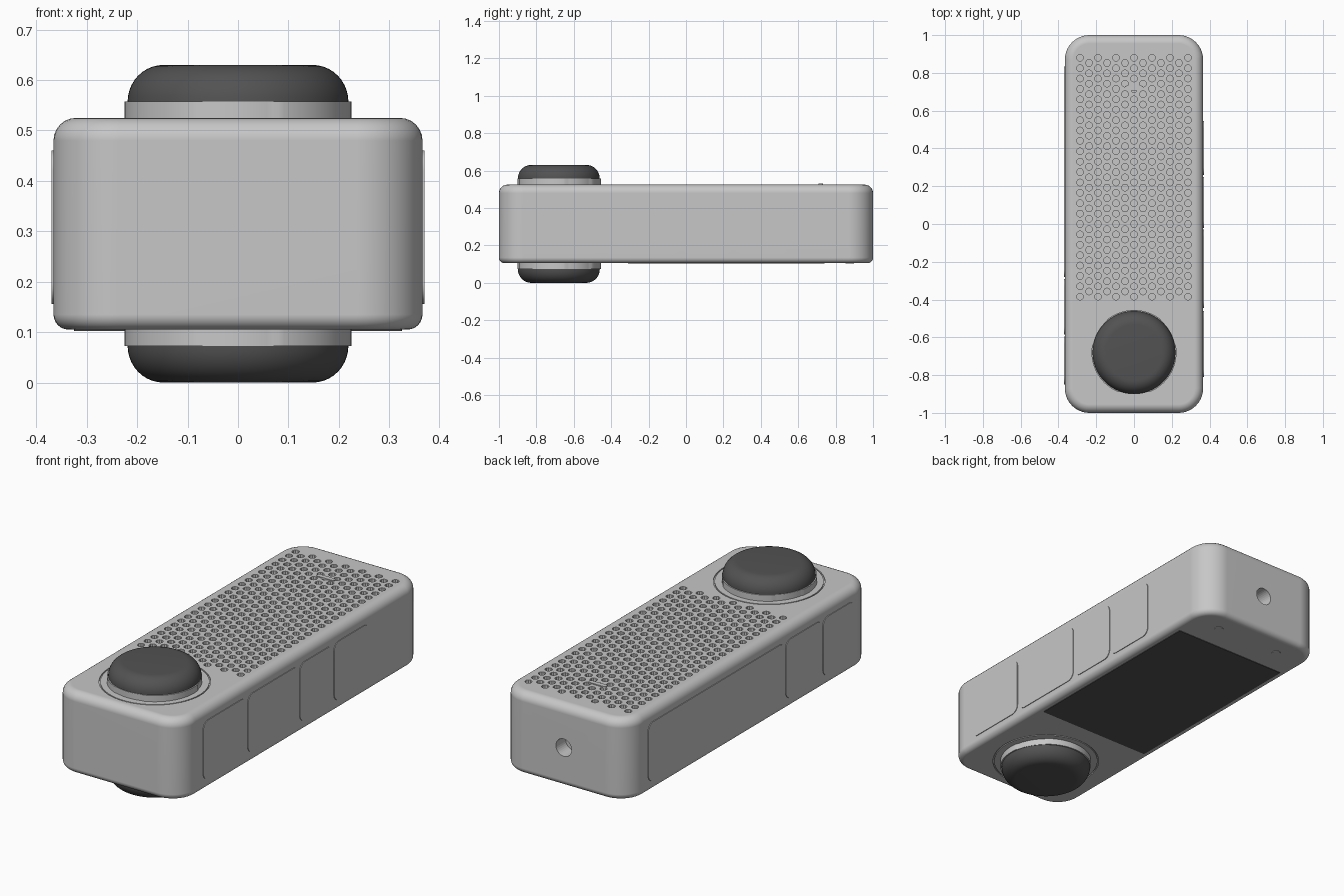
import bpy, bmesh, math
from mathutils import Matrix, Vector

if "Cube" in bpy.data.objects:
    bpy.data.objects.remove(bpy.data.objects["Cube"])


def material(name, v):
    m = bpy.data.materials.new(name)
    m.diffuse_color = (v, v, v, 1)
    m.use_nodes = True
    m.node_tree.nodes["Principled BSDF"].inputs["Base Color"].default_value = m.diffuse_color
    return m


GREY = material("light grey", 0.57)
DARK = material("charcoal", 0.085)


def finish(bm, name, mat, smooth=True):
    bmesh.ops.recalc_face_normals(bm, faces=bm.faces)
    me = bpy.data.meshes.new(name)
    bm.to_mesh(me)
    bm.free()
    ob = bpy.data.objects.new(name, me)
    bpy.context.collection.objects.link(ob)
    me.materials.append(mat)
    if smooth:
        bpy.ops.object.select_all(action='DESELECT')
        ob.select_set(True)
        bpy.context.view_layer.objects.active = ob
        bpy.ops.object.shade_smooth_by_angle(angle=math.radians(35))
    return ob


def skin(bm, rings):
    """Bridge a stack of closed point rings and cap both ends."""
    vs = [[bm.verts.new(p) for p in ring] for ring in rings]
    n = len(vs[0])
    for a, b in zip(vs, vs[1:]):
        for i in range(n):
            j = (i + 1) % n
            bm.faces.new((a[i], a[j], b[j], b[i]))
    bm.faces.new(vs[0][::-1])
    bm.faces.new(vs[-1])


def rounded_prism(name, hx, hy, r, profile, mat, matrix=Matrix(), segs=10):
    """Rounded rectangle swept through (inset, height) steps."""
    rings = []
    for inset, z in profile:
        ring = []
        for k, (sx, sy) in enumerate(((1, 1), (-1, 1), (-1, -1), (1, -1))):
            for i in range(segs + 1):
                a = math.pi / 2 * (k + i / segs)
                ring.append(matrix @ Vector((sx * (hx - r) + (r - inset) * math.cos(a),
                                             sy * (hy - r) + (r - inset) * math.sin(a), z)))
        rings.append(ring)
    bm = bmesh.new()
    skin(bm, rings)
    return finish(bm, name, mat)


def turned(name, profile, mat, centre, flip=False, n=64):
    """Solid of revolution from (radius, z) steps."""
    bm = bmesh.new()
    skin(bm, [[(centre[0] + r * math.cos(2 * math.pi * i / n),
                centre[1] + r * math.sin(2 * math.pi * i / n),
                2 * MID - z if flip else z) for i in range(n)] for r, z in profile])
    return finish(bm, name, mat)


BOTTOM, TOP = 0.105, 0.525
MID = (BOTTOM + TOP) / 2
KNOB = (0, -0.68)


# Housing with softened top and bottom rims
def fillet(r, z, sign, start, stop, n=6):
    out = []
    for i in range(n + 1):
        a = math.radians(start + (stop - start) * i / n)
        out.append((r - r * math.cos(a), z + sign * r * math.sin(a)))
    return out


body = rounded_prism("housing", 0.366, 1.0, 0.13,
                     fillet(0.03, BOTTOM + 0.03, -1, 90, 0) + fillet(0.045, TOP - 0.045, 1, 0, 90), GREY)

# Cutter: grille holes, rear socket and the thin rings around the knobs
bm = bmesh.new()


def cut_cylinder(x, y, z, r, depth, n, rot=Matrix()):
    bmesh.ops.create_cone(bm, cap_ends=True, segments=n, radius1=r, radius2=r, depth=depth,
                          matrix=Matrix.Translation((x, y, z)) @ rot)


PITCH = 0.055
for c in range(-6, 7):
    odd = c % 2
    for k in range(24 - odd):
        cut_cylinder(c * PITCH * 0.866, -0.385 + PITCH * (k + odd / 2), TOP, 0.018, 0.05, 10)
cut_cylinder(0, 1.0, 0.305, 0.045, 0.16, 32, Matrix.Rotation(math.pi / 2, 4, 'X'))
N = 64
for z in (BOTTOM, TOP):
    loops = []
    for r, dz in ((0.256, -0.006), (0.262, -0.006), (0.262, 0.006), (0.256, 0.006)):
        loops.append([bm.verts.new((KNOB[0] + r * math.cos(2 * math.pi * i / N),
                                    KNOB[1] + r * math.sin(2 * math.pi * i / N), z + dz))
                      for i in range(N)])
    for a, b in zip(loops, loops[1:] + loops[:1]):
        for i in range(N):
            j = (i + 1) % N
            bm.faces.new((a[i], a[j], b[j], b[i]))
cutter = finish(bm, "housing_cutter", GREY, smooth=False)
cutter.hide_render = True
cutter.hide_viewport = True
cutter.display_type = 'WIRE'

cut = body.modifiers.new("cut", 'BOOLEAN')
cut.operation = 'DIFFERENCE'
cut.solver = 'EXACT'
cut.object = cutter
wn = body.modifiers.new("normals", 'WEIGHTED_NORMAL')
wn.keep_sharp = True

# Knobs above and below, each on a three-tab collar
for label, flip in (("top", False), ("bottom", True)):
    cap = [(0.21, 0.55), (0.219, 0.557)]
    for i in range(1, 11):
        a = math.pi / 2 * i / 10
        cap.append((0.148 + 0.071 * math.cos(a), 0.557 + 0.073 * math.sin(a)))
    turned(label + "_knob", cap, DARK, KNOB, flip)

    outline = []
    for d in range(0, 360, 3):
        tab = min(abs((d - t + 180) % 360 - 180) for t in (30, 150, 270)) < 21
        r = 0.221 if tab else 0.225
        outline.append((KNOB[0] + r * math.cos(math.radians(d)),
                        KNOB[1] + r * math.sin(math.radians(d))))
    bm = bmesh.new()
    zs = (0.515, 0.557)
    skin(bm, [[(x, y, 2 * MID - z if flip else z) for x, y in outline] for z in zs])
    finish(bm, label + "_collar", GREY)

# Slightly raised side panels
SIDES = {1: ((-0.81, -0.46), (-0.445, -0.03), (-0.02, 0.25), (0.26, 0.545)),
         -1: ((-0.85, -0.595), (-0.585, -0.29), (-0.28, 0.835))}
for side, spans in SIDES.items():
    for i, (y0, y1) in enumerate(spans):
        m = Matrix.Translation((0, (y0 + y1) / 2, 0.308)) @ Matrix.Rotation(side * math.pi / 2, 4, 'Y')
        rounded_prism(f"side_panel_{'right' if side > 0 else 'left'}_{i + 1}", 0.152, (y1 - y0) / 2,
                      0.04, ((0, 0.361), (0, 0.3695)), GREY, m, 6)

# Dark plate and two small feet underneath
rounded_prism("underside_plate", 0.325, 0.525, 0.004, ((0, 0.102), (0, 0.108)), DARK,
              Matrix.Translation((0, 0.215, 0)), 2)
for x in (-0.185, 0.185):
    turned("underside_foot", ((0.022, 0.102), (0.022, 0.108)), GREY, (x, 0.875), n=24)

# Small raised bar on the grille
rounded_prism("grille_bar", 0.05, 0.012, 0.01, ((0, 0.52), (0, 0.53)), GREY,
              Matrix.Translation((0, 0.72, 0)), 4)
